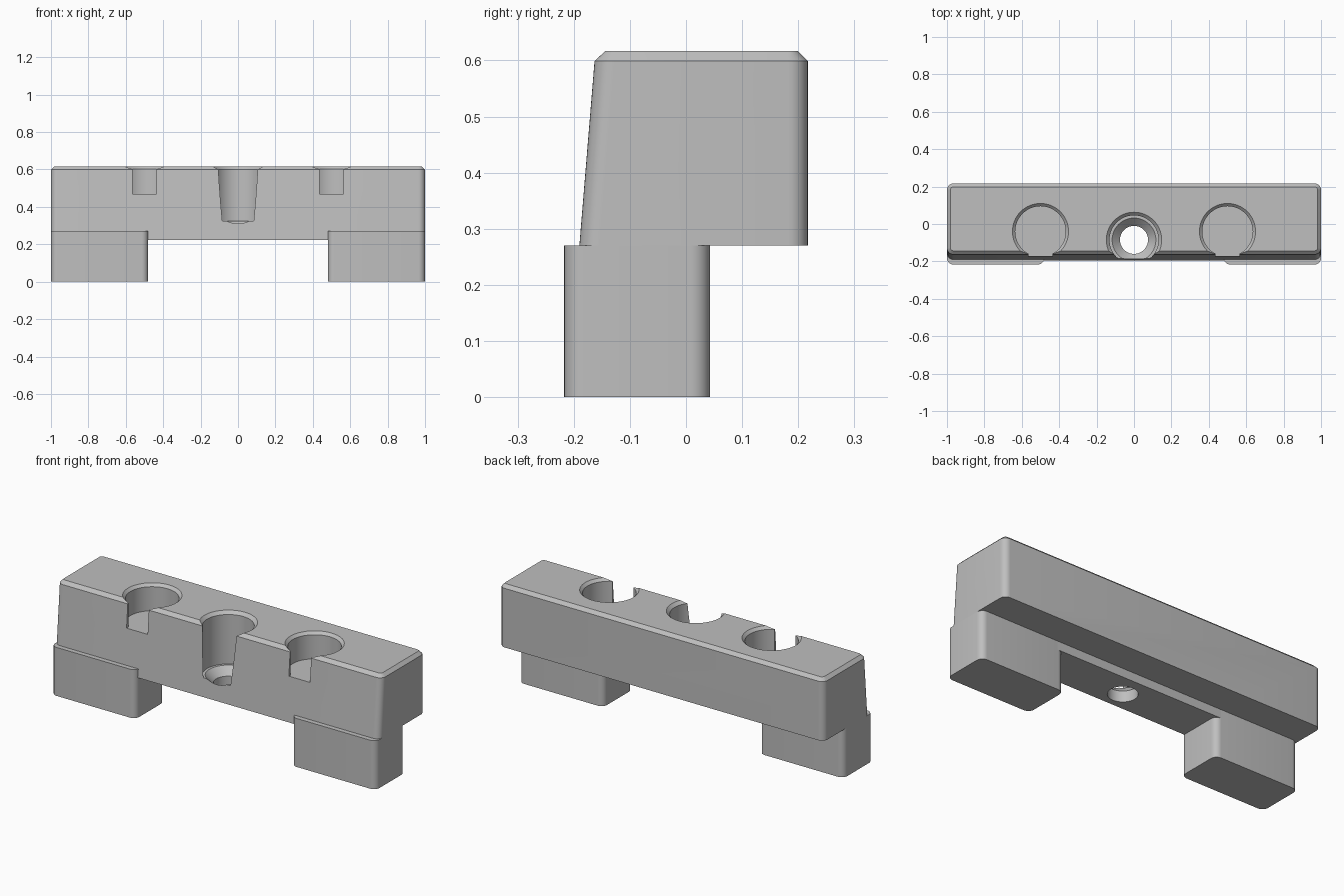
import bpy, bmesh, math

if "Cube" in bpy.data.objects:
    bpy.data.objects.remove(bpy.data.objects["Cube"], do_unlink=True)

grey = bpy.data.materials.new("plain grey")
grey.use_nodes = True
colour = (0.52, 0.52, 0.52, 1)
grey.diffuse_color = colour
for node in grey.node_tree.nodes:
    if node.type == 'BSDF_PRINCIPLED':
        node.inputs["Base Color"].default_value = colour


def finish(bm, name):
    """Turn a bmesh into a named object."""
    bmesh.ops.recalc_face_normals(bm, faces=bm.faces[:])
    mesh = bpy.data.meshes.new(name)
    bm.to_mesh(mesh)
    bm.free()
    mesh.materials.append(grey)
    obj = bpy.data.objects.new(name, mesh)
    bpy.context.collection.objects.link(obj)
    return obj


def block(name, x, y, z, lean=0, radius=0, chamfer=0):
    """Box from ranges; lean pushes the upper front edge back."""
    bm = bmesh.new()
    bmesh.ops.create_cube(bm, size=1)
    for v in bm.verts:
        top, front = v.co.z > 0, v.co.y < 0
        v.co.x = x[v.co.x > 0]
        v.co.y = y[not front] + (lean if top and front else 0)
        v.co.z = z[top]
    if radius:
        uprights = [e for e in bm.edges
                    if abs(e.verts[0].co.z - e.verts[1].co.z) > 0.01]
        bmesh.ops.bevel(bm, geom=uprights, offset=radius, segments=8,
                        profile=0.5, affect='EDGES')
    if chamfer:
        rim = [e for e in bm.edges
               if all(v.co.z > z[1] - 1e-4 for v in e.verts)]
        bmesh.ops.bevel(bm, geom=rim, offset=chamfer, segments=1,
                        profile=0.5, affect='EDGES')
    return finish(bm, name)


def turned(name, x, y, profile, steps=64):
    """Solid of revolution from (radius, height) pairs."""
    bm = bmesh.new()
    rings = []
    for r, z in profile:
        rings.append([bm.verts.new((x + r * math.cos(math.tau * i / steps),
                                    y + r * math.sin(math.tau * i / steps), z))
                      for i in range(steps)])
    for a, b in zip(rings, rings[1:]):
        for i in range(steps):
            j = (i + 1) % steps
            bm.faces.new((a[i], a[j], b[j], b[i]))
    bm.faces.new(rings[0])
    bm.faces.new(rings[-1])
    return finish(bm, name)


def activate(obj):
    bpy.ops.object.select_all(action='DESELECT')
    obj.select_set(True)
    bpy.context.view_layer.objects.active = obj


def cut(target, cutter):
    activate(target)
    mod = target.modifiers.new("cut", 'BOOLEAN')
    mod.operation = 'DIFFERENCE'
    mod.solver = 'EXACT'
    mod.object = cutter
    bpy.ops.object.modifier_apply(modifier=mod.name)
    bpy.data.objects.remove(cutter, do_unlink=True)


# Main bar with leaning front, rounded uprights and chamfered rim
bar = block("holder_bar", (-1, 1), (-0.194, 0.217), (0.222, 0.617),
            lean=0.0325, radius=0.035, chamfer=0.018)

# Underside: leave only the shallow rib between the feet
cut(bar, block("rear_undercut", (-2, 2), (0.043, 1), (0, 0.27)))
for s in (-1, 1):
    cut(bar, block("end_undercut", sorted((s * 0.52, s * 2)), (-1, 1), (0, 0.27)))

# Outer sockets with an open slot to the front
for s in (-1, 1):
    x = s * 0.5
    cut(bar, turned("socket_cutter", x, -0.04,
                    [(0.135, 0.468), (0.135, 0.602), (0.17, 0.637)]))
    cut(bar, block("slot_cutter", (x - 0.065, x + 0.065), (-0.4, -0.06), (0.468, 0.7)))

# Centre socket with countersunk through hole
cut(bar, turned("centre_cutter", 0, -0.085,
                [(0.075, 0.1), (0.075, 0.283), (0.117, 0.325), (0.131, 0.325),
                 (0.131, 0.6), (0.168, 0.637)]))

# Feet
feet = [block(side + "_foot", sorted((s * 0.48, s)), (-0.217, 0.043), (0, 0.27),
              radius=0.035)
        for side, s in (("right", -1), ("left", 1))]

for obj in [bar] + feet:
    activate(obj)
    bpy.ops.object.shade_smooth_by_angle(angle=math.radians(30))
